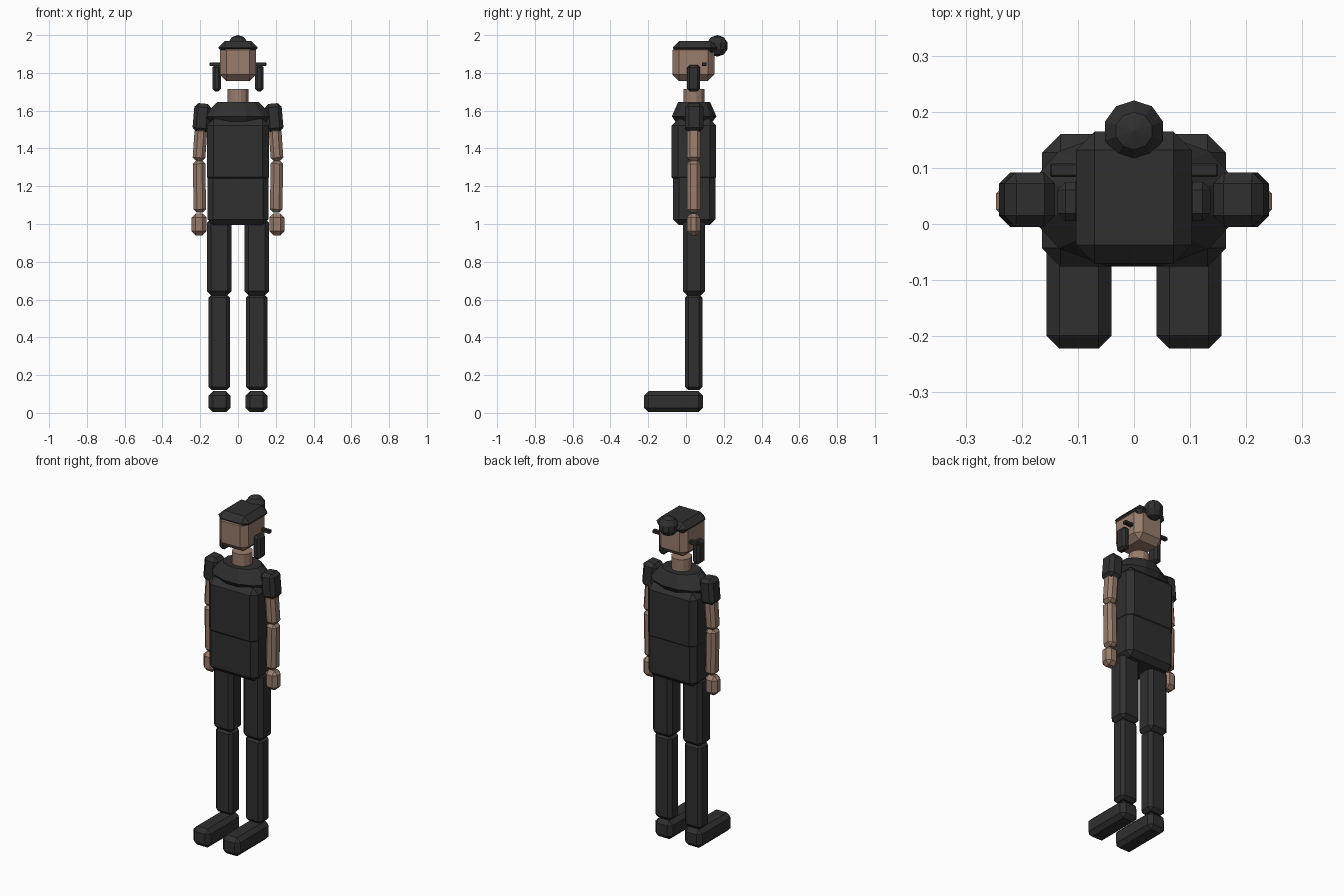
import bpy, bmesh, math
from mathutils import Matrix, Vector

if "Cube" in bpy.data.objects:
    bpy.data.objects.remove(bpy.data.objects["Cube"])


def material(name, rgb):
    m = bpy.data.materials.new(name)
    m.diffuse_color = (*rgb, 1)
    m.use_nodes = True
    m.node_tree.nodes["Principled BSDF"].inputs["Base Color"].default_value = m.diffuse_color
    return m


DARK = material("charcoal", (0.029, 0.029, 0.030))
SKIN = material("warm_skin", (0.32, 0.205, 0.15))


def finish(name, bm, mat):
    bmesh.ops.recalc_face_normals(bm, faces=bm.faces)
    me = bpy.data.meshes.new(name)
    bm.to_mesh(me)
    bm.free()
    me.materials.append(mat)
    ob = bpy.data.objects.new(name, me)
    bpy.context.collection.objects.link(ob)
    return ob


def block(name, x, y, z, mat, chamfer=0.02, tilt=0):
    """Chamfered box from ranges on each axis, tilted about y through its centre."""
    bm = bmesh.new()
    bmesh.ops.create_cube(bm, size=1)
    size = [b - a for a, b in (x, y, z)]
    mid = Vector([(a + b) / 2 for a, b in (x, y, z)])
    bmesh.ops.scale(bm, vec=size, verts=bm.verts)
    bmesh.ops.bevel(bm, geom=bm.edges[:], offset=chamfer, segments=1,
                    affect='EDGES', clamp_overlap=True)
    bmesh.ops.transform(bm, verts=bm.verts, matrix=Matrix.Translation(mid)
                        @ Matrix.Rotation(math.radians(tilt), 4, 'Y'))
    return finish(name, bm, mat)


def pair(name, x, y, z, mat, chamfer=0.02, tilt=0):
    block("left_" + name, x, y, z, mat, chamfer, tilt)
    block("right_" + name, (-x[1], -x[0]), y, z, mat, chamfer, -tilt)


def rings(name, levels, y, sides, mat):
    """Stack of elliptical rings (z, x radius, y radius) closed at both ends."""
    bm = bmesh.new()
    loops = []
    for z, rx, ry in levels:
        angles = [2 * math.pi * (i + 0.5) / sides for i in range(sides)]
        loops.append([bm.verts.new((rx * math.cos(a), y + ry * math.sin(a), z))
                      for a in angles])
    for lo, hi in zip(loops, loops[1:]):
        for i in range(sides):
            j = (i + 1) % sides
            bm.faces.new((lo[i], lo[j], hi[j], hi[i]))
    bm.faces.new(loops[0][::-1])
    bm.faces.new(loops[-1])
    return finish(name, bm, mat)


# Legs and shoes
pair("shoe", (0.04, 0.156), (-0.222, 0.09), (0.004, 0.115), DARK, 0.023)
pair("shin", (0.042, 0.155), (-0.004, 0.088), (0.12, 0.628), DARK, 0.018)
pair("thigh", (0.034, 0.164), (-0.016, 0.1), (0.622, 1.03), DARK, 0.022)

# Torso: waist overlapping the chest, then the sloping shoulder yoke
block("waist", (-0.162, 0.162), (-0.068, 0.155), (0.995, 1.30), DARK, 0.03)
block("chest", (-0.164, 0.164), (-0.076, 0.16), (1.215, 1.555), DARK, 0.033)
rings("shoulder_yoke", [(1.525, 0.135, 0.09), (1.57, 0.19, 0.122),
                        (1.645, 0.115, 0.088)], 0.043, 12, DARK)

# Arms
pair("sleeve", (0.146, 0.236), (-0.005, 0.092), (1.487, 1.638), DARK, 0.02, -5)
pair("upper_arm", (0.168, 0.235), (0.004, 0.078), (1.333, 1.51), SKIN, 0.018, -4)
pair("forearm", (0.171, 0.237), (0.005, 0.077), (1.06, 1.337), SKIN, 0.018, 1)
pair("hand", (0.166, 0.246), (0.004, 0.076), (0.94, 1.056), SKIN, 0.022)

# Neck and head
rings("neck", [(1.60, 0.057, 0.057), (1.716, 0.057, 0.057)], 0.042, 12, SKIN)
block("head", (-0.096, 0.096), (-0.071, 0.15), (1.757, 1.955), SKIN, 0.034)

# Hair cap, bun, hanging side locks and hair pins
block("hair_cap", (-0.103, 0.103), (-0.07, 0.165), (1.898, 1.968), DARK, 0.033)
bm = bmesh.new()
bmesh.ops.create_uvsphere(bm, u_segments=10, v_segments=5, radius=0.057,
                          matrix=Matrix.Translation((0, 0.166, 1.943)))
finish("hair_bun", bm, DARK)
pair("side_lock", (0.09, 0.136), (0.005, 0.075), (1.702, 1.842), DARK, 0.014)
pair("hair_pin", (0.07, 0.15), (0.084, 0.108), (1.836, 1.856), DARK, 0.003)
